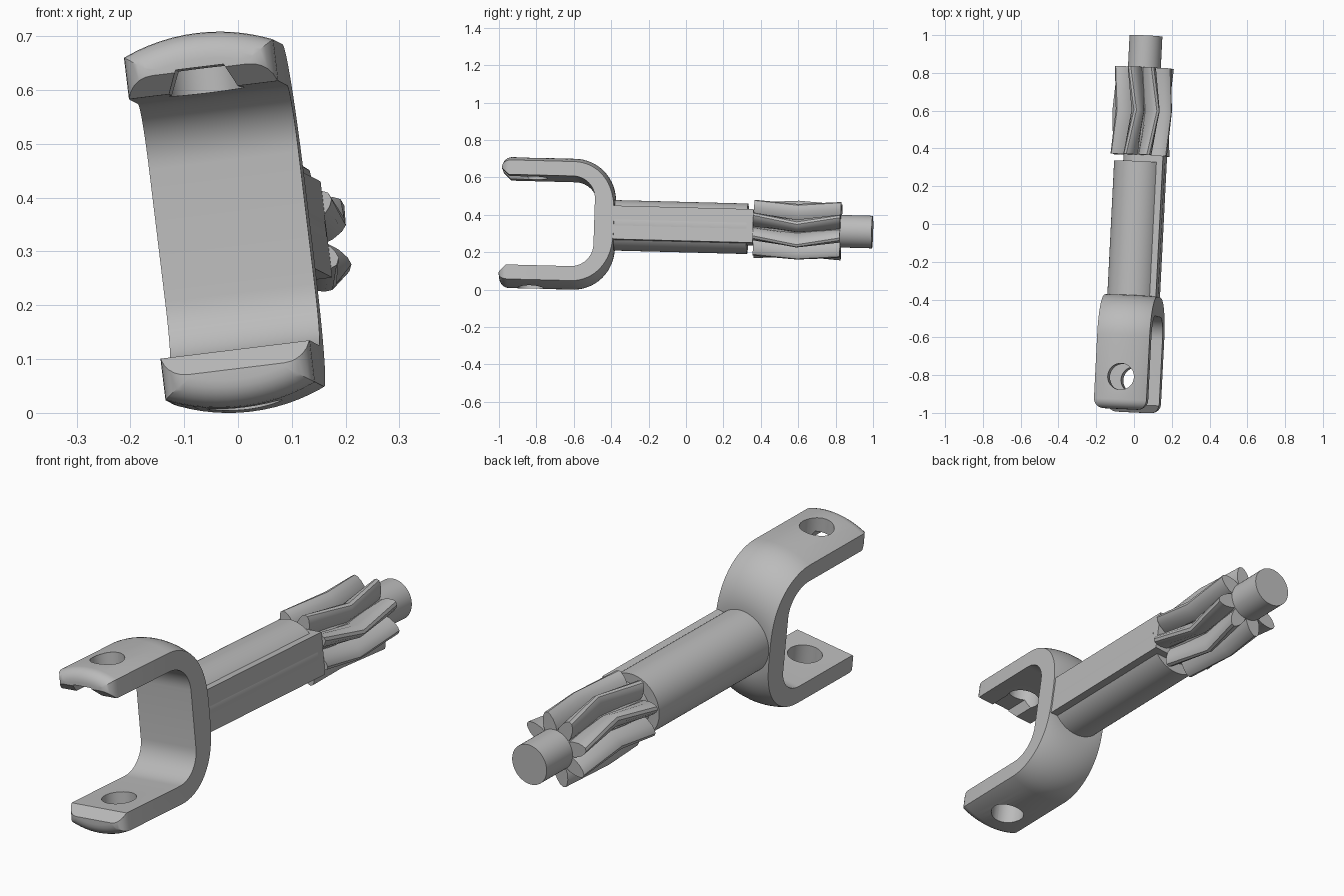
import bpy, bmesh
from math import sin, cos, pi, radians
from mathutils import Matrix, Vector

cube = bpy.data.objects.get("Cube")
if cube:
    bpy.data.objects.remove(cube, do_unlink=True)

steel = bpy.data.materials.new("light_grey_steel")
steel.use_nodes = True
GREY = (0.5, 0.5, 0.5, 1)
steel.diffuse_color = GREY
steel.node_tree.nodes["Principled BSDF"].inputs["Base Color"].default_value = GREY

# The whole shaft lies slightly turned, pitched and rolled
POSE = (Matrix.Translation((0.013, 0, 0.334)) @ Matrix.Rotation(radians(-2.9), 4, 'Z')
        @ Matrix.Rotation(radians(-1.5), 4, 'X') @ Matrix.Rotation(radians(-7), 4, 'Y'))


def finish(name, bm):
    bmesh.ops.remove_doubles(bm, verts=bm.verts, dist=1e-5)
    bmesh.ops.recalc_face_normals(bm, faces=bm.faces)
    mesh = bpy.data.meshes.new(name)
    bm.to_mesh(mesh)
    bm.free()
    mesh.materials.append(steel)
    obj = bpy.data.objects.new(name, mesh)
    bpy.context.collection.objects.link(obj)
    return obj


def lathe(name, profile, steps=96):
    """Spin (radius, y) points around the y axis."""
    bm = bmesh.new()
    vs = [bm.verts.new((r, y, 0)) for r, y in profile]
    es = [bm.edges.new(p) for p in zip(vs, vs[1:])]
    bmesh.ops.spin(bm, geom=vs + es, cent=(0, 0, 0), axis=(0, 1, 0),
                   angle=2 * pi, steps=steps)
    return finish(name, bm)


def prism(name, outline, place, depth):
    """Extrude a flat outline; place maps (a, b) to a 3D point."""
    bm = bmesh.new()
    face = bm.faces.new([bm.verts.new(place(a, b)) for a, b in outline])
    new = bmesh.ops.extrude_face_region(bm, geom=[face])["geom"]
    bmesh.ops.translate(bm, vec=Vector(depth),
                        verts=[v for v in new if isinstance(v, bmesh.types.BMVert)])
    return finish(name, bm)


def arc(cx, cy, r, start, end, n=12):
    angles = [radians(start + (end - start) * i / n) for i in range(n + 1)]
    return [(cx + r * cos(a), cy + r * sin(a)) for a in angles]


def boolean(obj, cutter, operation):
    mod = obj.modifiers.new("cut", 'BOOLEAN')
    mod.operation, mod.object, mod.solver = operation, cutter, 'EXACT'
    bpy.context.view_layer.objects.active = obj
    bpy.ops.object.modifier_apply(modifier=mod.name)
    bpy.data.objects.remove(cutter, do_unlink=True)


parts = []

# Fork: turned body, trimmed to a flat-sided strap, then slotted
fork = lathe("fork", [(0, -0.99)] + [(0.30, -0.99)] + arc(0.30, -0.94, 0.05, -90, 0, 6)
             + arc(0.13, -0.60, 0.22, 0, 90, 16) + [(0, -0.38)])
strap = prism("strap", arc(-0.09, -0.94, 0.05, 180, 270, 6) + arc(0.09, -0.94, 0.05, 270, 360, 6)
              + [(0.14, -0.2), (-0.14, -0.2)], lambda a, b: (a, b, -0.5), (0, 0, 1))
boolean(fork, strap, 'INTERSECT')
slot = prism("slot", [(-1.1, 0.30), (-0.99, 0.28), (-0.95, 0.243)]
             + arc(-0.605, 0.123, 0.12, 90, 0) + arc(-0.605, -0.123, 0.12, 0, -90)
             + [(-0.95, -0.243), (-0.99, -0.28), (-1.1, -0.30)],
             lambda a, b: (-0.3, a, b), (0.6, 0, 0))
boolean(fork, slot, 'DIFFERENCE')

# Cross hole through both arms, and the relief under the upper arm tip
hole = prism("hole", arc(0, -0.82, 0.07, 0, 352.5, 47), lambda a, b: (a, b, -0.5), (0, 0, 1))
boolean(fork, hole, 'DIFFERENCE')
relief = prism("relief", [(-0.075, 0.22), (0.075, 0.22), (0.045, 0.285), (-0.045, 0.285)],
               lambda a, b: (a, -1.1, b), (0, 0.28, 0))
boolean(fork, relief, 'DIFFERENCE')
parts.append(fork)

# Shaft with a flat rib on one side
parts.append(lathe("shaft", [(0, -0.45), (0.135, -0.45), (0.135, 0.33), (0, 0.33)]))
parts.append(prism("side_rib", [(0, -0.09), (0.134, -0.09), (0.134, 0.09), (0, 0.09)],
                   lambda a, b: (a, -0.43, b), (0, 0.795, 0)))

# Core that carries the gear and ends in the pilot
parts.append(lathe("pilot", [(0, 0.3), (0.087, 0.3), (0.087, 0.998), (0, 0.998)], 64))

# Herringbone gear: lens-shaped teeth swept in a chevron
HALF_TOOTH = [(0.07, 0.03), (0.10, 0.033), (0.13, 0.027), (0.15, 0.017), (0.16, 0.007)]
SECTION = HALF_TOOTH + [(r, -w) for r, w in reversed(HALF_TOOTH)]
STATIONS = [(0.365, 0), (0.6, -0.28), (0.83, 0)]
bm = bmesh.new()
for k in range(8):
    rings = []
    for y, twist in STATIONS:
        turn = Matrix.Rotation(-((k + 0.5) * pi / 4 + twist), 3, 'Y')
        rings.append([bm.verts.new(turn @ Vector((r, y, w))) for r, w in SECTION])
    for lower, upper in zip(rings, rings[1:]):
        for i in range(len(SECTION)):
            j = (i + 1) % len(SECTION)
            bm.faces.new((lower[i], lower[j], upper[j], upper[i]))
    bm.faces.new(rings[0])
    bm.faces.new(rings[-1])
parts.append(finish("gear_teeth", bm))

# Pose everything and smooth the turned surfaces
bpy.ops.object.select_all(action='DESELECT')
for obj in parts:
    obj.data.transform(POSE)
    obj.select_set(True)
bpy.context.view_layer.objects.active = fork
bpy.ops.object.shade_smooth_by_angle(angle=radians(28))
